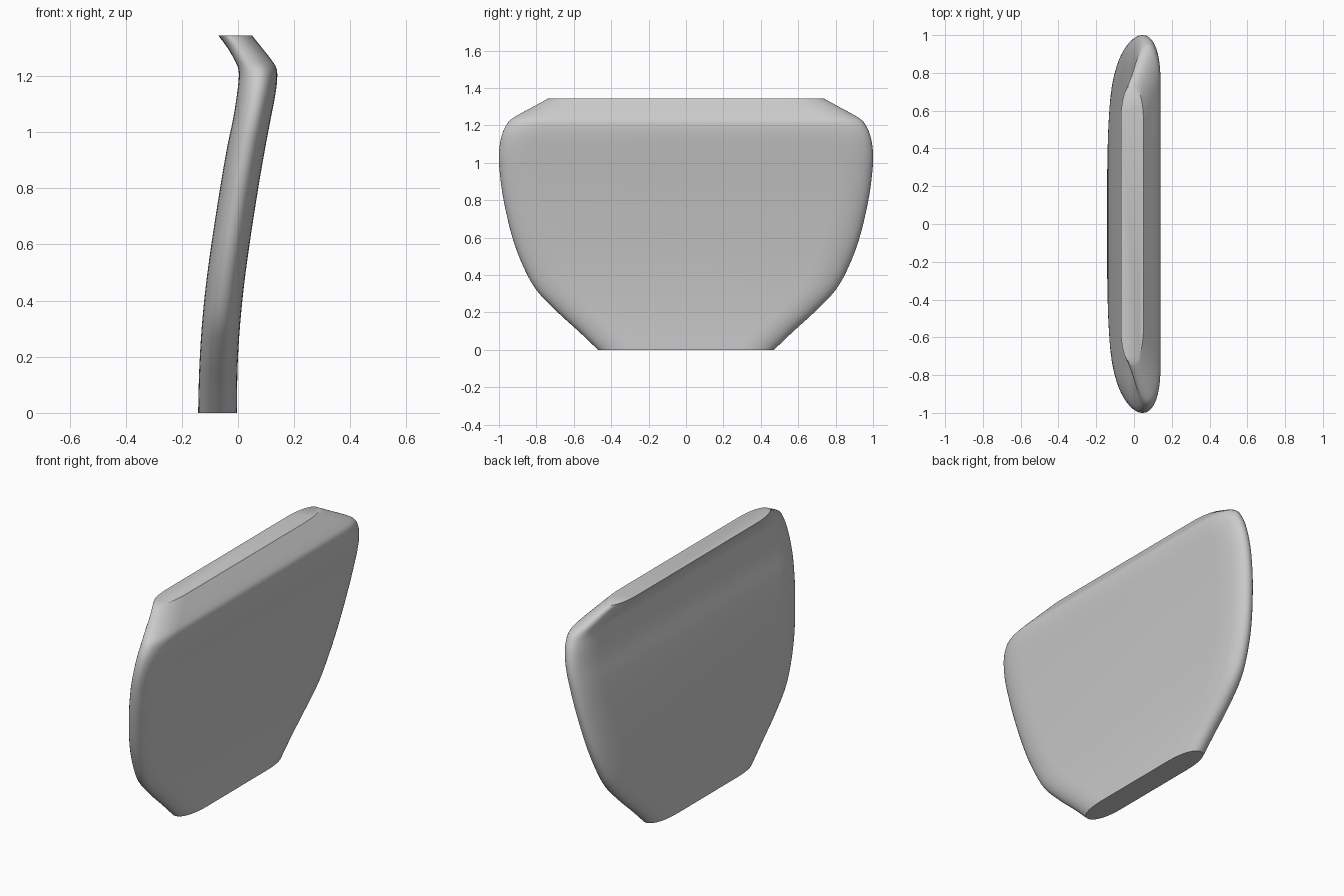
import bpy, bmesh, math

cube = bpy.data.objects.get("Cube")
if cube:
    bpy.data.objects.remove(cube, do_unlink=True)

# Profile rows: height, back edge x, front edge x, half width
ROWS = [
    (0.00, -0.142, -0.004, 0.47),
    (0.10, -0.140, -0.003, 0.575),
    (0.20, -0.136, 0.000, 0.685),
    (0.32, -0.128, 0.008, 0.80),
    (0.45, -0.115, 0.021, 0.872),
    (0.60, -0.095, 0.041, 0.928),
    (0.80, -0.064, 0.072, 0.975),
    (0.95, -0.038, 0.098, 0.996),
    (1.05, -0.017, 0.117, 1.00),
    (1.14, -0.003, 0.134, 0.987),
    (1.20, 0.003, 0.140, 0.962),
    (1.23, 0.000, 0.136, 0.938),
    (1.255, -0.011, 0.121, 0.90),
    (1.30, -0.037, 0.086, 0.817),
    (1.345, -0.070, 0.050, 0.735),
]
STEPS = 4       # smoothing rows between profile rows
END_POINTS = 10  # points around each quarter of a rounded end


def blend(a, b, c, d, t):
    """Smooth curve from b to c, with spacing by height."""
    h = c[0] - b[0]
    out = [b[0] + h * t]
    for k in range(1, len(b)):
        m0 = (c[k] - a[k]) / (c[0] - a[0]) * h
        m1 = (d[k] - b[k]) / (d[0] - b[0]) * h
        out.append((2*t**3 - 3*t**2 + 1) * b[k] + (t**3 - 2*t**2 + t) * m0
                   + (3*t**2 - 2*t**3) * c[k] + (t**3 - t**2) * m1)
    return out


def section(z, x0, x1, width):
    """Long flat outline with rounded, gently tapering ends."""
    mid, half = (x0 + x1) / 2, (x1 - x0) / 2
    run = 0.2
    quarter = []
    for i in range(END_POINTS + 1):
        a = math.pi / 2 * i / END_POINTS
        quarter.append((half * math.cos(a) ** 0.9,
                        width - run + run * math.sin(a) ** 0.9))
    quarter[-1] = (0, width)
    side = quarter + [(-x, y) for x, y in reversed(quarter[:-1])]
    loop = side + [(-x, -y) for x, y in side]
    return [(mid + x, y, z) for x, y in loop]


# Loft the panel
rings = []
last = len(ROWS) - 1
for i in range(last):
    for s in range(STEPS):
        rings.append(blend(ROWS[max(i - 1, 0)], ROWS[i], ROWS[i + 1],
                           ROWS[min(i + 2, last)], s / STEPS))
rings.append(ROWS[-1])

bm = bmesh.new()
loops = [[bm.verts.new(p) for p in section(*r)] for r in rings]
for low, high in zip(loops, loops[1:]):
    for j in range(len(low)):
        k = (j + 1) % len(low)
        bm.faces.new((low[j], low[k], high[k], high[j]))
bm.faces.new(loops[0])
bm.faces.new(loops[-1])
bmesh.ops.recalc_face_normals(bm, faces=bm.faces)

mesh = bpy.data.meshes.new("curved_panel")
bm.to_mesh(mesh)
bm.free()
panel = bpy.data.objects.new("curved_panel", mesh)
bpy.context.collection.objects.link(panel)

# Plain grey finish
grey = bpy.data.materials.new("plain_grey")
grey.use_nodes = True
color = (0.6, 0.6, 0.6, 1)
grey.diffuse_color = color
grey.node_tree.nodes["Principled BSDF"].inputs["Base Color"].default_value = color
mesh.materials.append(grey)

bpy.ops.object.select_all(action="DESELECT")
panel.select_set(True)
bpy.context.view_layer.objects.active = panel
bpy.ops.object.shade_smooth_by_angle(angle=math.radians(35))
